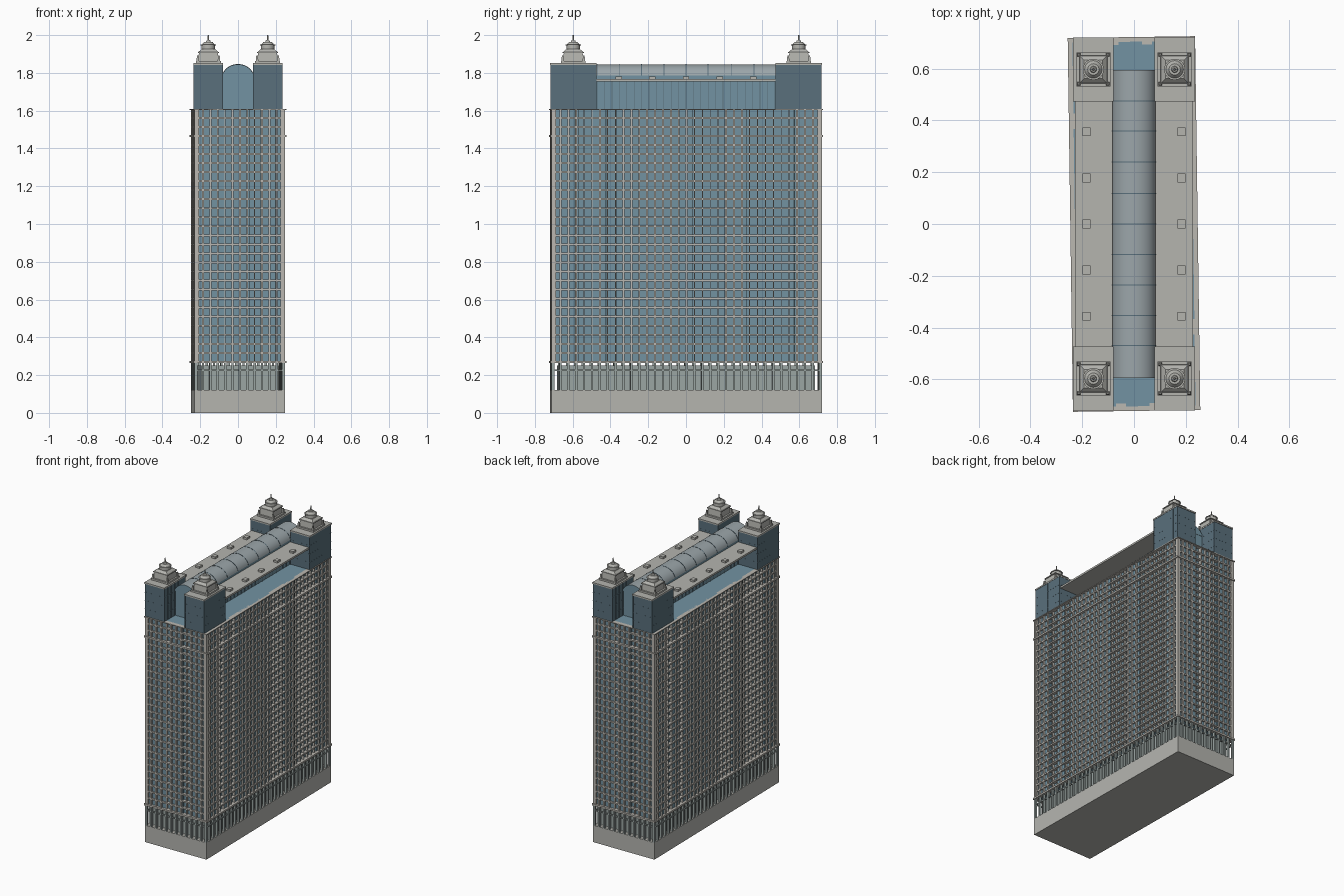
import bpy, bmesh, math
from mathutils import Matrix

if "Cube" in bpy.data.objects:
    bpy.data.objects.remove(bpy.data.objects["Cube"])

TWIST = Matrix.Rotation(math.radians(0.8), 4, 'Z')   # shaft is turned slightly under the crown
HX, HY = 0.24, 0.716                                 # half footprint of the shaft
Z0, Z1, FLOORS = 0.27, 1.61, 28


def material(name, rgb):
    m = bpy.data.materials.new(name)
    m.diffuse_color = (*rgb, 1)
    m.use_nodes = True
    m.node_tree.nodes["Principled BSDF"].inputs["Base Color"].default_value = m.diffuse_color
    return m


GLASS = material("blue_glass", (0.17, 0.29, 0.36))
FRAME = material("pale_frame", (0.50, 0.48, 0.44))
DARK = material("dark_mullion", (0.10, 0.16, 0.20))
STONE = material("stone", (0.46, 0.46, 0.43))
HALL = material("hall_wall", (0.33, 0.38, 0.37))
VAULT = material("vault_metal", (0.33, 0.38, 0.40))


def box(bm, x0, x1, y0, y1, z0, z1):
    m = Matrix.Translation(((x0 + x1) / 2, (y0 + y1) / 2, (z0 + z1) / 2))
    m = m @ Matrix.Diagonal((abs(x1 - x0), abs(y1 - y0), z1 - z0, 1))
    bmesh.ops.create_cube(bm, size=1, matrix=m)


def cone(bm, x, y, z0, z1, r0, r1, n):
    # n = 4 gives a square block whose half width is the radius
    k, turn = (math.sqrt(2), math.pi / 4) if n == 4 else (1, 0)
    m = Matrix.Translation((x, y, (z0 + z1) / 2)) @ Matrix.Rotation(turn, 4, 'Z')
    bmesh.ops.create_cone(bm, cap_ends=True, segments=n, radius1=r0 * k,
                          radius2=r1 * k, depth=z1 - z0, matrix=m)


def prism(bm, pts, axis_vec):
    f = bm.faces.new([bm.verts.new(p) for p in pts])
    r = bmesh.ops.extrude_face_region(bm, geom=[f], use_keep_orig=True)
    vs = [g for g in r['geom'] if isinstance(g, bmesh.types.BMVert)]
    bmesh.ops.translate(bm, verts=vs, vec=axis_vec)
    bmesh.ops.recalc_face_normals(bm, faces=bm.faces)


def finish(bm, name, mat, twist=False, smooth=False):
    me = bpy.data.meshes.new(name)
    if twist:
        bm.transform(TWIST)
    bm.to_mesh(me)
    bm.free()
    ob = bpy.data.objects.new(name, me)
    bpy.context.collection.objects.link(ob)
    me.materials.append(mat)
    if smooth:
        bpy.context.view_layer.objects.active = ob
        ob.select_set(True)
        bpy.ops.object.shade_smooth_by_angle(angle=math.radians(35))
        ob.select_set(False)
    return ob


# Base plinth
bm = bmesh.new()
box(bm, -HX, HX, -HY, HY, 0, 0.12)
finish(bm, "plinth", STONE, True)

# Recessed hall behind the open colonnade
bm = bmesh.new()
box(bm, -0.205, 0.205, -0.68, 0.68, 0.12, 0.25)
finish(bm, "hall_core", HALL, True)

# Glass shaft with shallow recessed bays (ranges along each facade)
SIDE = [(-0.57, -0.50), (-0.43, -0.37), (0.03, 0.20), (0.32, 0.57)]
END = [(-0.08, -0.04), (0.05, 0.11)]
GX, GY, REC = HX - 0.012, HY - 0.012, 0.012


def edge(bays, half, out):
    line = [(-half, out)]
    for a, b in bays:
        line += [(a, out), (a, out - REC), (b, out - REC), (b, out)]
    return line


plan = [(x, -y) for x, y in edge(END, GX, GY)] + [(x, y) for y, x in edge(SIDE, GY, GX)]
plan += [(-x, -y) for x, y in plan]
bm = bmesh.new()
prism(bm, [(x, y, Z0) for x, y in plan], (0, 0, Z1 - Z0))
finish(bm, "glass_shaft", GLASS, True)

# Facade lattice: floor bands and piers, with colonnade posts below
bands, piers, posts = bmesh.new(), bmesh.new(), bmesh.new()
for i in range(FLOORS + 1):
    z = Z0 + (Z1 - Z0) * i / FLOORS
    big = i in (0, FLOORS - 3, FLOORS)
    o, h = (0.006, 0.006) if big else (-0.001, 0.005)
    for s in (-1, 1):
        box(bands, s * (GX - REC), s * (HX + o), -HY - o, HY + o, z - h, z + h if i < FLOORS else z)
        box(bands, -HX - o, HX + o, s * (GY - REC), s * (HY + o), z - h, z + h if i < FLOORS else z)

NY, NX = 34, 12
for s in (-1, 1):
    for i in range(NY + 1):
        y = -HY + 0.006 + (2 * HY - 0.012) * i / NY
        rec = any(a < y * s < b for a, b in SIDE)
        top = HX - 0.008 if rec else HX
        w = 0.0025 if rec else 0.005
        box(piers, s * (GX - REC), s * top, y - w, y + w, Z0, Z1)
        box(posts, s * (HX - 0.016), s * HX, y - 0.006, y + 0.006, 0.12, Z0)
    for i in range(NX + 1):
        x = -HX + 0.006 + (2 * HX - 0.012) * i / NX
        rec = any(a < -x * s < b for a, b in END)
        top = HY - 0.008 if rec else HY
        w = 0.0025 if rec else 0.005
        box(piers, x - w, x + w, s * (GY - REC), s * top, Z0, Z1)
        box(posts, x - 0.006, x + 0.006, s * (HY - 0.016), s * HY, 0.12, Z0)
    # Transom rail tying the posts together
    box(posts, s * (HX - 0.012), s * (HX - 0.004), -HY + 0.005, HY - 0.005, 0.222, 0.23)
    box(posts, -HX + 0.005, HX - 0.005, s * (HY - 0.012), s * (HY - 0.004), 0.222, 0.23)
finish(bands, "floor_bands", FRAME, True)
finish(piers, "facade_piers", FRAME, True)
finish(posts, "colonnade_posts", HALL, True)

# Four corner towers with mullions, roof caps and stepped lanterns
tower, mull, caps, lantern = (bmesh.new() for _ in range(4))
TX0, TX1, TY0, TY1 = 0.083, 0.232, 0.477, 0.714
for sx in (-1, 1):
    for sy in (-1, 1):
        box(tower, sx * TX0, sx * TX1, sy * TY0, sy * TY1, Z1, 1.845)
        box(caps, sx * (TX0 - 0.004), sx * (TX1 + 0.004), sy * (TY0 - 0.004), sy * (TY1 + 0.006), 1.842, 1.852)
        e = 0.0025
        for i in range(5):
            x = sx * (TX0 + (TX1 - TX0) * i / 4)
            box(mull, x - 0.002, x + 0.002, sy * (TY0 - e), sy * (TY1 + e), Z1, 1.842)
        for i in range(7):
            y = sy * (TY0 + (TY1 - TY0) * i / 6)
            box(mull, sx * (TX0 - e), sx * (TX1 + e), y - 0.002, y + 0.002, Z1, 1.842)
        for z in (1.66, 1.72, 1.78):
            box(mull, sx * (TX0 - e), sx * (TX1 + e), sy * (TY0 - e), sy * (TY1 + e), z, z + 0.003)
        cx, cy = sx * 0.157, sy * 0.597
        for z0, z1, r0, r1, n in [
                (1.852, 1.864, 0.066, 0.066, 4), (1.864, 1.905, 0.054, 0.050, 4),
                (1.905, 1.911, 0.056, 0.056, 4), (1.911, 1.926, 0.052, 0.036, 4),
                (1.926, 1.944, 0.036, 0.036, 16), (1.944, 1.949, 0.041, 0.041, 16),
                (1.949, 1.964, 0.034, 0.022, 16), (1.964, 1.972, 0.013, 0.010, 12),
                (1.972, 2.0, 0.005, 0.003, 8)]:
            cone(lantern, cx, cy, z0, z1, r0, r1, n)
        for a in (-1, 1):
            for b in (-1, 1):
                cone(lantern, cx + a * 0.056, cy + b * 0.056, 1.864, 1.893, 0.007, 0.004, 4)
finish(tower, "corner_towers", GLASS)
finish(mull, "tower_mullions", DARK)
finish(caps, "tower_roof_caps", STONE)
finish(lantern, "lanterns", STONE, smooth=True)

# Central glazed hall under the vault
bm = bmesh.new()
box(bm, -0.08, 0.08, -0.592, 0.592, Z1, 1.785)
finish(bm, "crown_hall", GLASS)
bm = bmesh.new()
for i in range(25):
    y = -0.47 + 0.94 * i / 24
    box(bm, -0.0825, 0.0825, y - 0.0015, y + 0.0015, Z1, 1.76)
finish(bm, "crown_hall_mullions", DARK)


# Barrel vault with glazed ends and thin ribs
def arch(y, lift):
    r, a = 0.083 + lift, math.radians(80)
    pts = [(r * math.sin(t) / math.sin(a), y, 1.785 + (0.06 + lift) * (math.cos(t) - math.cos(a)) / (1 - math.cos(a)))
           for t in (a - 2 * a * i / 20 for i in range(21))]
    return pts


bm = bmesh.new()
prism(bm, arch(-0.594, 0), (0, 1.188, 0))
vault = finish(bm, "barrel_vault", VAULT, smooth=True)
vault.data.materials.append(GLASS)
for p in vault.data.polygons:
    if abs(p.normal.y) > 0.9:
        p.material_index = 1
bm = bmesh.new()
for y in (-0.47, -0.353, -0.235, -0.117, 0, 0.117, 0.24, 0.36, 0.475):
    prism(bm, arch(y - 0.002, 0.0015), (0, 0.004, 0))
finish(bm, "vault_ribs", DARK)

# Flat roof canopies beside the vault, with rooftop vents
slab, vents = bmesh.new(), bmesh.new()
for s in (-1, 1):
    box(slab, s * 0.078, s * 0.227, -0.477, 0.477, 1.755, 1.768)
    for i in range(5):
        y = -0.356 + 0.178 * i
        box(vents, s * 0.168, s * 0.198, y - 0.017, y + 0.017, 1.768, 1.782)
finish(slab, "roof_canopies", STONE)
finish(vents, "roof_vents", STONE)
